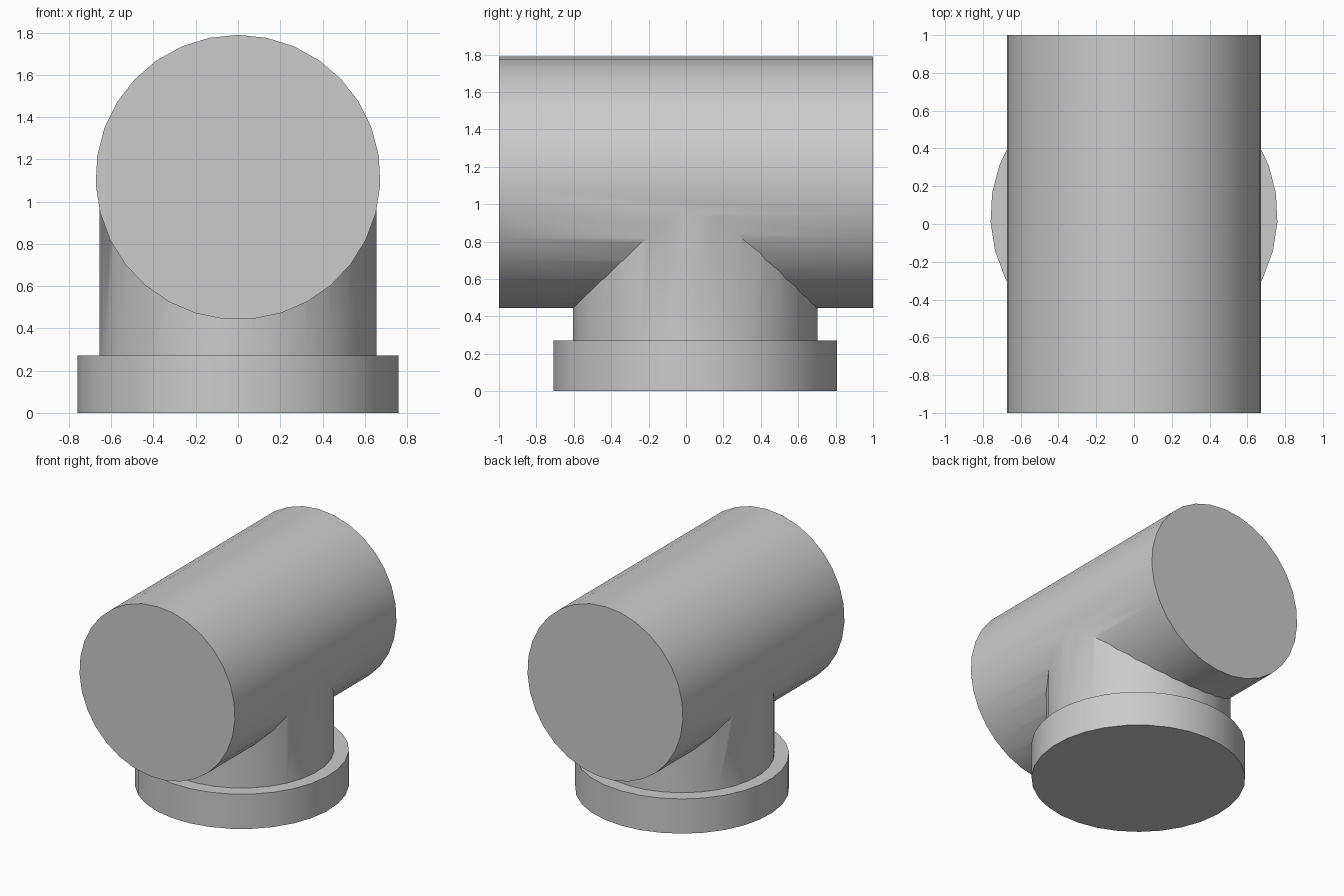
import bpy
import math
from mathutils import Matrix

cube = bpy.data.objects.get("Cube")
if cube:
    bpy.data.objects.remove(cube, do_unlink=True)

SIDES = 31
BRANCH_Y = 0.048

grey = bpy.data.materials.new("plain_grey")
grey.use_nodes = True
colour = (0.6, 0.6, 0.6, 1)
grey.diffuse_color = colour
grey.node_tree.nodes["Principled BSDF"].inputs["Base Color"].default_value = colour


def cylinder(name, radius, low, high, matrix):
    """Capped cylinder from low to high on its own axis, first corner on local +y."""
    bpy.ops.mesh.primitive_cylinder_add(vertices=SIDES, radius=radius, depth=high - low)
    obj = bpy.context.object
    obj.name = name
    obj.data.transform(matrix @ Matrix.Translation((0, 0, (low + high) / 2)))
    obj.data.materials.append(grey)
    return obj


# Main pipe lies along y, with a corner at the top
lying = Matrix.Translation((0, 0, 1.115)) @ Matrix.Rotation(math.pi / 2, 4, "X")
pipe = cylinder("tee_pipe", 0.674, -1, 1, lying)

# Branch neck and its wider collar stand below the pipe
upright = Matrix.Translation((0, BRANCH_Y, 0))
neck = cylinder("branch_neck", 0.656, 0.1, 1.115, upright)
collar = cylinder("branch_collar", 0.76, 0, 0.272, upright)

# Weld the branch into the pipe
for part in (neck, collar):
    bpy.context.view_layer.objects.active = pipe
    weld = pipe.modifiers.new("weld", "BOOLEAN")
    weld.operation = "UNION"
    weld.solver = "EXACT"
    weld.object = part
    bpy.ops.object.modifier_apply(modifier=weld.name)
    bpy.data.objects.remove(part, do_unlink=True)

# Smooth round walls, crisp rims
bpy.ops.object.select_all(action="DESELECT")
pipe.select_set(True)
bpy.context.view_layer.objects.active = pipe
bpy.ops.object.shade_smooth_by_angle(angle=math.radians(30))
